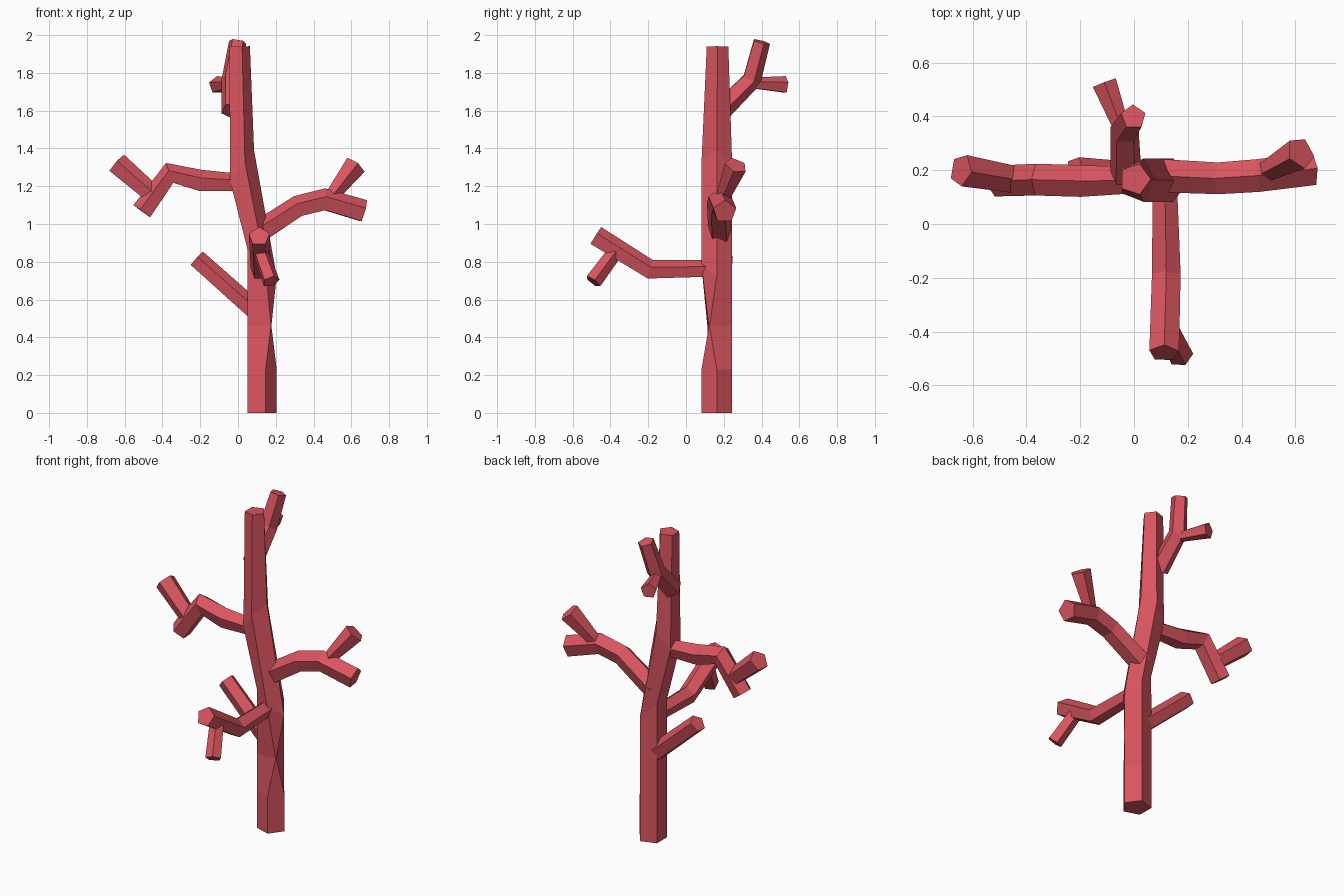
import bpy, bmesh, math
from mathutils import Vector

cube = bpy.data.objects.get("Cube")
if cube:
    bpy.data.objects.remove(cube, do_unlink=True)

coral = bpy.data.materials.new("coral_red")
coral.use_nodes = True
colour = (0.70, 0.09, 0.115, 1)
coral.diffuse_color = colour
coral.node_tree.nodes["Principled BSDF"].inputs["Base Color"].default_value = colour

SIDES = 5


def tube(name, path, up=(0, 0, 1), shape=None):
    """Capped five-sided tube along (x, y, z, radius) points, one corner towards up."""
    bm = bmesh.new()
    pts = [Vector(p[:3]) for p in path]
    rings = []
    for i, p in enumerate(pts):
        into = (p - pts[i - 1]).normalized() if i else Vector()
        out = (pts[i + 1] - p).normalized() if i + 1 < len(pts) else Vector()
        along = (into + out).normalized()
        v = Vector(up)
        v = (v - along * v.dot(along)).normalized()
        u = along.cross(v)
        ring = []
        for k in range(SIDES):
            a = math.tau * k / SIDES
            ring.append(bm.verts.new(p + path[i][3] * (v * math.cos(a) + u * math.sin(a))))
        rings.append(ring)
    if shape:
        shape(rings)
    for a, b in zip(rings, rings[1:]):
        for k in range(SIDES):
            n = (k + 1) % SIDES
            bm.faces.new((a[k], a[n], b[n], b[k]))
    bm.faces.new(rings[0][::-1])
    bm.faces.new(rings[-1])
    bmesh.ops.recalc_face_normals(bm, faces=bm.faces)
    mesh = bpy.data.meshes.new(name)
    bm.to_mesh(mesh)
    bm.free()
    mesh.materials.append(coral)
    obj = bpy.data.objects.new(name, mesh)
    bpy.context.collection.objects.link(obj)
    return obj


def shape_trunk(rings):
    # pinch the front left corner above the base
    a, b = rings[2][0], rings[2][-1]
    mid = (a.co + b.co) / 2
    a.co = mid.lerp(a.co, 0.04)
    b.co = mid.lerp(b.co, 0.04)
    # slant the two rings where the trunk bends
    for ring, cx, slope, squash in ((rings[3], 0.12, -1.0, 1.0), (rings[4], 0.015, 0.95, 0.83)):
        for vert in ring:
            dx = vert.co.x - cx
            vert.co.x = cx + dx * squash
            vert.co.z += dx * slope


# Trunk
tube("trunk", [(0.12, 0.163, 0, 0.085), (0.12, 0.163, 0.23, 0.085),
               (0.12, 0.163, 0.46, 0.085), (0.12, 0.163, 0.80, 0.085),
               (0.015, 0.163, 1.30, 0.085), (0.003, 0.167, 1.94, 0.06)],
     up=(1, 0, 0), shape=shape_trunk)

# Right side: long drooping branch, its raised twig and the low twig
tube("right_branch", [(0.02, 0.163, 1.215, 0.05), (-0.20, 0.16, 1.225, 0.062),
                      (-0.36, 0.165, 1.265, 0.062), (-0.505, 0.16, 1.065, 0.06)])
tube("right_branch_twig", [(-0.44, 0.165, 1.145, 0.052), (-0.643, 0.2, 1.32, 0.062)])
tube("low_twig", [(0.10, 0.17, 0.53, 0.055), (-0.22, 0.2, 0.815, 0.052)])

# Left side: arched branch and its raised twig
tube("left_branch", [(0.09, 0.18, 0.94, 0.065), (0.32, 0.17, 1.09, 0.062),
                     (0.46, 0.18, 1.125, 0.064), (0.665, 0.205, 1.065, 0.064)])
tube("left_branch_twig", [(0.49, 0.195, 1.14, 0.038), (0.62, 0.265, 1.31, 0.062)])

# Front branch and its hanging twig
tube("front_branch", [(0.115, 0.13, 0.76, 0.048), (0.12, -0.19, 0.755, 0.056),
                      (0.112, -0.48, 0.935, 0.058)])
tube("front_branch_twig", [(0.115, -0.37, 0.86, 0.042), (0.175, -0.492, 0.695, 0.047)])

# Back branch near the top and its level twig
tube("back_branch", [(-0.03, 0.18, 1.60, 0.06), (-0.035, 0.345, 1.765, 0.055),
                     (-0.002, 0.398, 1.965, 0.048)], up=(0, 1, 0))
tube("back_branch_twig", [(-0.04, 0.34, 1.745, 0.03), (-0.11, 0.525, 1.735, 0.048)])
